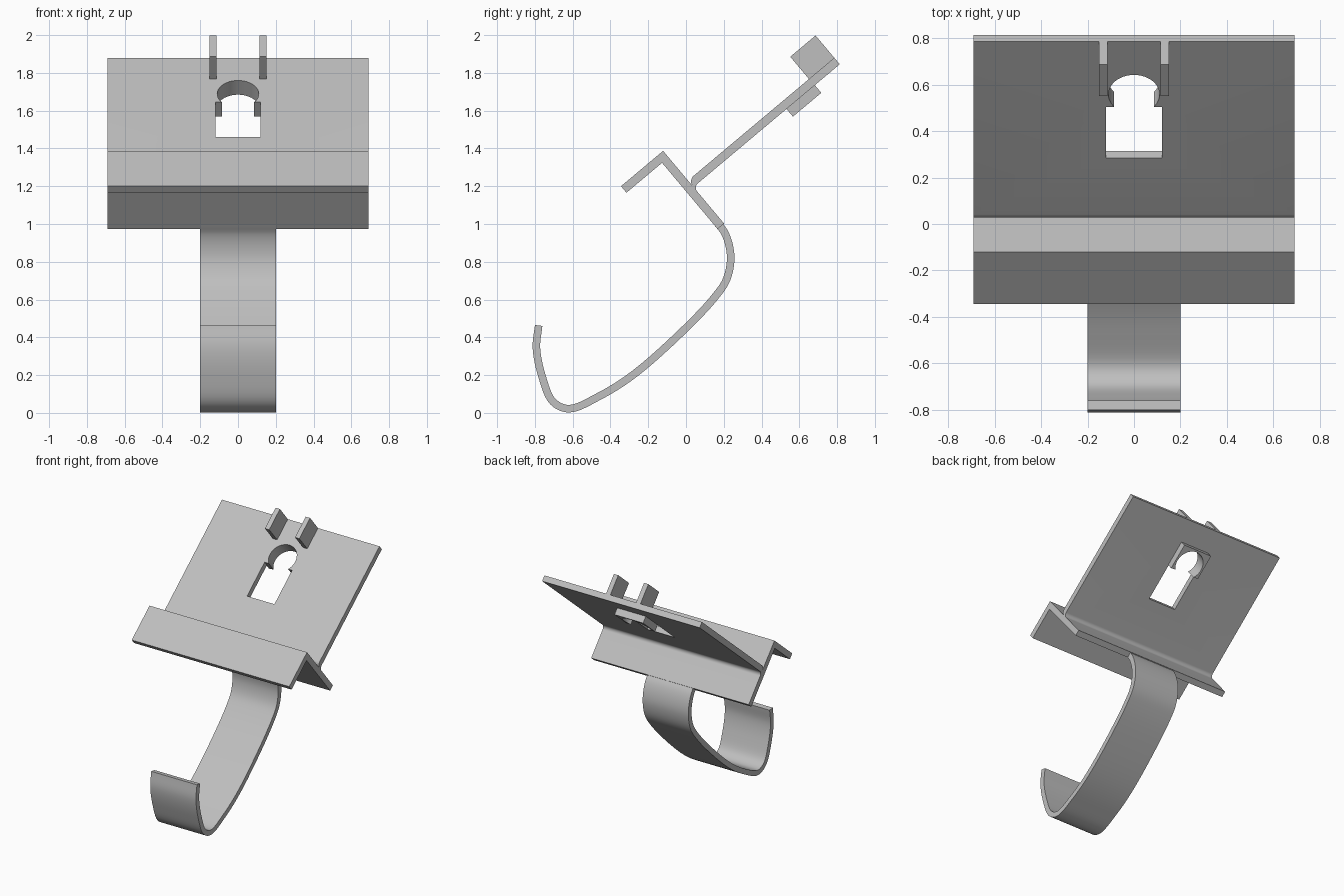
import bpy, bmesh, math
from mathutils import Vector

cube = bpy.data.objects.get("Cube")
if cube:
    bpy.data.objects.remove(cube, do_unlink=True)

GREY = (0.52, 0.52, 0.52, 1)
mat = bpy.data.materials.new("plain grey")
mat.use_nodes = True
mat.diffuse_color = GREY
mat.node_tree.nodes["Principled BSDF"].inputs["Base Color"].default_value = GREY

# Tilted frame of the plate: s runs down the slope, h stands off its upper face
TILT = math.radians(40)
C, S = math.cos(TILT), math.sin(TILT)
THICK = 0.045


def tilted(x, s, h):
    return Vector((x, 0.785 - C * s - S * h, 1.88 - S * s + C * h))


def prism(name, start, end):
    """Solid between two matching outlines."""
    bm = bmesh.new()
    a = [bm.verts.new(p) for p in start]
    b = [bm.verts.new(p) for p in end]
    bm.faces.new(a)
    bm.faces.new(b[::-1])
    for i in range(len(a)):
        j = (i + 1) % len(a)
        bm.faces.new((a[j], a[i], b[i], b[j]))
    bmesh.ops.recalc_face_normals(bm, faces=bm.faces)
    mesh = bpy.data.meshes.new(name)
    bm.to_mesh(mesh)
    bm.free()
    mesh.materials.append(mat)
    obj = bpy.data.objects.new(name, mesh)
    bpy.context.collection.objects.link(obj)
    return obj


def tilted_box(name, x0, x1, s0, s1, h0, h1):
    ring = [(s0, h0), (s1, h0), (s1, h1), (s0, h1)]
    return prism(name, [tilted(x0, *p) for p in ring], [tilted(x1, *p) for p in ring])


def activate(obj):
    bpy.ops.object.select_all(action='DESELECT')
    obj.select_set(True)
    bpy.context.view_layer.objects.active = obj


def smooth(obj):
    activate(obj)
    bpy.ops.object.shade_smooth_by_angle(angle=math.radians(30))


def arc(cs, ch, r, a0, a1, n=10):
    return [(cs + r * math.sin(a0 + (a1 - a0) * i / n),
             ch + r * math.cos(a0 + (a1 - a0) * i / n)) for i in range(n + 1)]


# Folded sheet: sloping plate, cross leg and front lip in one section
BACK, LIP = 1.011, 0.205
FRONT = BACK + THICK
section = [(0, -THICK), (0, 0)]
section += arc(BACK - 0.04, -0.04, 0.04, 0, 1.35)
section += [(BACK, -0.031), (BACK, LIP), (1.302, LIP), (1.302, LIP - THICK),
            (FRONT, LIP - THICK), (FRONT, -0.297), (BACK, -0.297)]
section += arc(BACK - 0.03, -THICK - 0.03, 0.03, math.pi / 2, 0)
plate = prism("folded_plate", [tilted(-0.69, *p) for p in section],
              [tilted(0.69, *p) for p in section])

# Reinforcing block under the keyhole
block = tilted_box("keyhole_block", -0.125, 0.125, 0.172, 0.368, -0.098, -THICK)

# Keyhole cutter: round seat opening into a wider rectangular slot
R, CS, SHOULDER = 0.11, 0.297, 0.366
a = math.acos((SHOULDER - CS) / R)
outline = []
for i in range(33):
    t = a + (2 * math.pi - 2 * a) * i / 32
    outline.append((R * math.sin(t), CS + R * math.cos(t)))
outline += [(-0.12, SHOULDER), (-0.12, 0.653), (0.12, 0.653), (0.12, SHOULDER)]
cutter = prism("keyhole_cutter", [tilted(x, s, -0.2) for x, s in outline],
               [tilted(x, s, 0.1) for x, s in outline])
cutter.hide_render = True
for obj in (plate, block):
    mod = obj.modifiers.new("keyhole", 'BOOLEAN')
    mod.operation = 'DIFFERENCE'
    mod.solver = 'EXACT'
    mod.object = cutter
    activate(obj)
    bpy.ops.object.modifier_apply(modifier=mod.name)
    smooth(obj)
bpy.data.objects.remove(cutter, do_unlink=True)

# Pair of prongs at the top edge
for side, name in ((1, "left_prong"), (-1, "right_prong")):
    tilted_box(name, side * 0.113, side * 0.151, 0, 0.175, -0.005, 0.154)

# Curved hook strip: a smooth path given thickness
path = [Vector(p) for p in (
    (0.165, 1.007), (0.204, 0.955), (0.23, 0.88), (0.236, 0.80), (0.212, 0.70),
    (0.15, 0.61), (0.0, 0.45), (-0.275, 0.205), (-0.46, 0.088), (-0.62, 0.022),
    (-0.705, 0.06), (-0.762, 0.193), (-0.792, 0.345), (-0.78, 0.463))]
ends = [2 * path[0] - path[1]] + path + [2 * path[-1] - path[-2]]
line = []
for p0, p1, p2, p3 in zip(ends, ends[1:], ends[2:], ends[3:]):
    # centripetal spacing keeps the curve even between unequal steps
    k0, k1, k2 = [(q - p).length ** 0.5 for p, q in ((p0, p1), (p1, p2), (p2, p3))]
    m1 = k1 * ((p1 - p0) / k0 - (p2 - p0) / (k0 + k1) + (p2 - p1) / k1)
    m2 = k1 * ((p2 - p1) / k1 - (p3 - p1) / (k1 + k2) + (p3 - p2) / k2)
    for i in range(6):
        t = i / 6
        line.append(p1 * (2 * t**3 - 3 * t**2 + 1) + m1 * (t**3 - 2 * t**2 + t)
                    + p2 * (3 * t**2 - 2 * t**3) + m2 * (t**3 - t**2))
line.append(path[-1])
outer, inner = [], []
for i, p in enumerate(line):
    d = (line[min(i + 1, len(line) - 1)] - line[max(i - 1, 0)]).normalized()
    off = Vector((-d.y, d.x)) * 0.02
    outer.append(p + off)
    inner.append(p - off)
ring = outer + inner[::-1]
hook = prism("hook_strip", [(-0.2, p.x, p.y) for p in ring], [(0.2, p.x, p.y) for p in ring])
smooth(hook)
